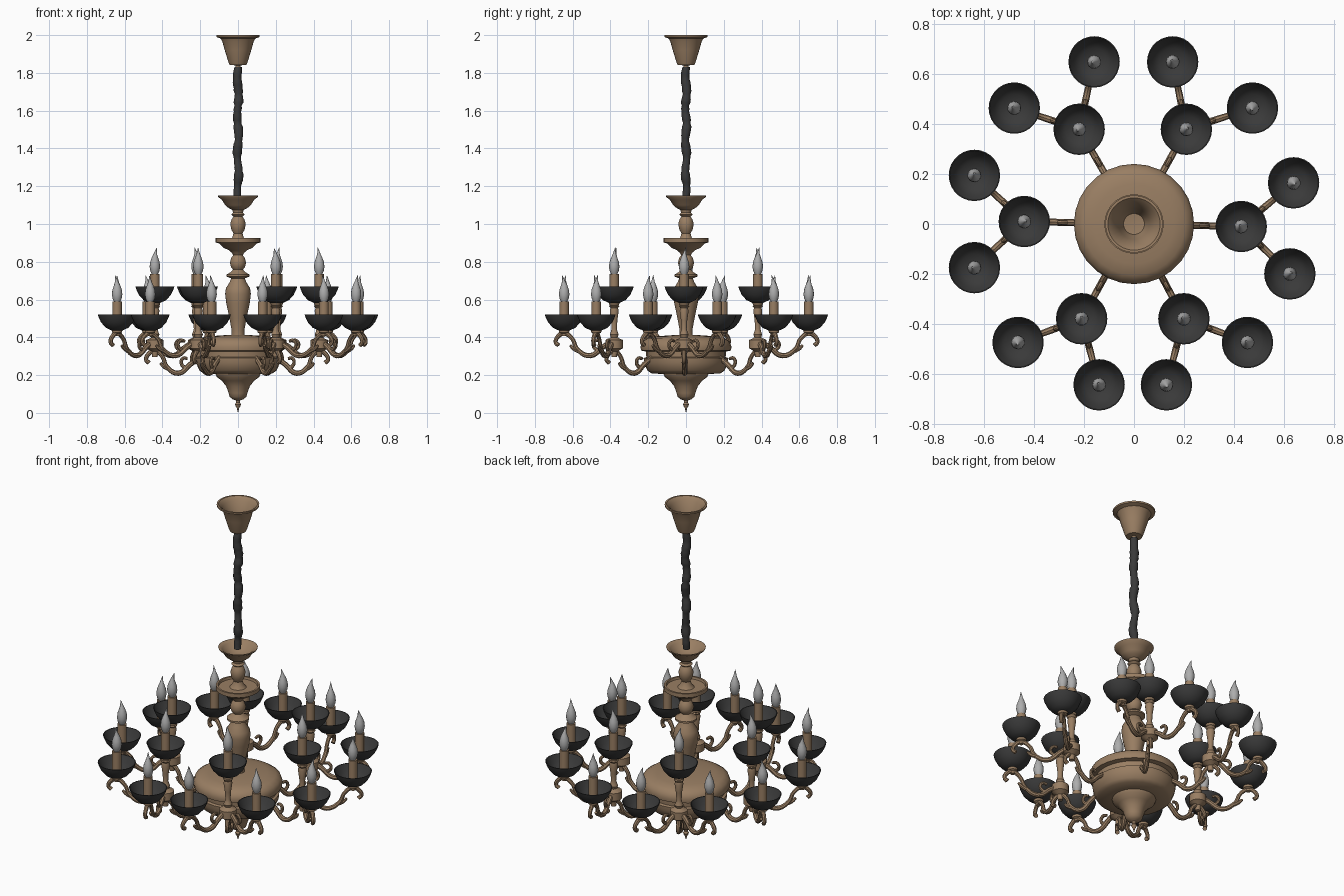
import bpy, bmesh, math, random
from mathutils import Vector, Matrix

random.seed(4)


def material(name, rgb):
    m = bpy.data.materials.new(name)
    m.diffuse_color = (*rgb, 1)
    return m


BRONZE = material("antique_bronze", (0.32, 0.21, 0.125))
DARK = material("dark_iron", (0.042, 0.042, 0.042))
GLASS = material("bulb_grey", (0.42, 0.42, 0.42))


def add(name, mesh, loc=(0, 0, 0), rot=0.0):
    ob = bpy.data.objects.new(name, mesh)
    ob.location = loc
    ob.rotation_euler.z = rot
    bpy.context.collection.objects.link(ob)
    return ob


def lathe(name, profile, mat, segs=28, offset=None):
    """Revolve (radius, z) points; offset(z) shifts each ring sideways."""
    bm = bmesh.new()
    rings = []
    for r, z in profile:
        dx, dy = offset(z) if offset else (0, 0)
        if r < 1e-5:
            rings.append([bm.verts.new((dx, dy, z))])
        else:
            rings.append([bm.verts.new((dx + r * math.cos(a), dy + r * math.sin(a), z))
                          for a in (2 * math.pi * i / segs for i in range(segs))])
    for a, b in zip(rings, rings[1:]):
        for i in range(segs):
            j = (i + 1) % segs
            if len(a) == 1 and len(b) == 1:
                continue
            if len(a) == 1:
                bm.faces.new((a[0], b[j], b[i]))
            elif len(b) == 1:
                bm.faces.new((a[i], a[j], b[0]))
            else:
                bm.faces.new((a[i], a[j], b[j], b[i]))
    bmesh.ops.recalc_face_normals(bm, faces=bm.faces)
    me = bpy.data.meshes.new(name)
    bm.to_mesh(me)
    bm.free()
    me.materials.append(mat)
    return me


def tube(name, paths, mat):
    """Smooth round bars through (x, z, radius) points in the XZ plane."""
    cu = bpy.data.curves.new(name, 'CURVE')
    cu.dimensions = '3D'
    cu.bevel_depth = 1.0
    cu.bevel_resolution = 2
    cu.resolution_u = 5
    cu.use_fill_caps = True
    for pts in paths:
        sp = cu.splines.new('BEZIER')
        sp.bezier_points.add(len(pts) - 1)
        for bp, (x, z, r) in zip(sp.bezier_points, pts):
            bp.co = (x, 0, z)
            bp.radius = r
            bp.handle_left_type = bp.handle_right_type = 'AUTO'
    ob = bpy.data.objects.new(name, cu)
    bpy.context.collection.objects.link(ob)
    dg = bpy.context.evaluated_depsgraph_get()
    me = bpy.data.meshes.new_from_object(ob.evaluated_get(dg))
    bpy.data.objects.remove(ob)
    me.materials.clear()
    me.materials.append(mat)
    return me


# ceiling canopy, an open cup
add("ceiling_canopy", lathe("ceiling_canopy", [
    (0, 1.82), (0.012, 1.82), (0.014, 1.84), (0.044, 1.842), (0.05, 1.855), (0.07, 1.92),
    (0.083, 1.965), (0.092, 1.982), (0.114, 1.99), (0.115, 2.0), (0.105, 2.0),
    (0.084, 1.98), (0.062, 1.92), (0.042, 1.86), (0, 1.855)], BRONZE))

# gathered cloth sleeve over the chain
sleeve = [(0, 1.14)]
for i in range(45):
    sleeve.append((0.022 + random.uniform(-0.004, 0.004), 1.14 + 0.69 * i / 44))
sleeve.append((0, 1.83))
add("chain_sleeve", lathe("chain_sleeve", sleeve, DARK, 12,
    lambda z: (0.004 * math.sin(z * 31), 0.004 * math.cos(z * 37))))

# central column: upper cup, knob, dish, baluster vase
add("column", lathe("column", [
    (0, 1.10), (0.03, 1.10), (0.06, 1.115), (0.085, 1.14), (0.1, 1.15), (0.107, 1.15),
    (0.104, 1.142), (0.085, 1.128), (0.068, 1.10), (0.05, 1.085), (0.03, 1.075), (0.026, 1.06),
    (0.036, 1.05), (0.024, 1.04), (0.034, 1.025), (0.041, 1.0), (0.035, 0.97), (0.024, 0.95),
    (0.03, 0.93), (0.045, 0.912), (0.105, 0.912), (0.108, 0.925), (0.119, 0.925),
    (0.119, 0.902), (0.1, 0.897), (0.078, 0.875), (0.05, 0.862), (0.035, 0.85), (0.025, 0.835),
    (0.036, 0.82), (0.043, 0.795), (0.036, 0.77), (0.026, 0.758), (0.04, 0.745), (0.06, 0.732),
    (0.06, 0.722), (0.036, 0.712), (0.045, 0.69), (0.064, 0.66), (0.068, 0.63), (0.062, 0.58),
    (0.045, 0.5), (0.034, 0.44), (0.036, 0.405), (0, 0.40)], BRONZE))

# central bowl with stepped bands and pointed finial
add("bowl", lathe("bowl", [
    (0, 0.412), (0.08, 0.411), (0.16, 0.405), (0.205, 0.396), (0.232, 0.378), (0.241, 0.35),
    (0.238, 0.33), (0.212, 0.325), (0.21, 0.295), (0.224, 0.29), (0.222, 0.265),
    (0.205, 0.225), (0.185, 0.21), (0.118, 0.205), (0.112, 0.19), (0.085, 0.17), (0.062, 0.14),
    (0.05, 0.105), (0.044, 0.085), (0.028, 0.072), (0.012, 0.066), (0.01, 0.055),
    (0.016, 0.045), (0.012, 0.035), (0.006, 0.025), (0, 0.0)], BRONZE))

# shared parts, with z = 0 at the cup bottom
cup = lathe("cup", [
    (0, 0.0), (0.03, 0.0), (0.06, 0.014), (0.085, 0.042), (0.098, 0.07), (0.103, 0.085),
    (0.099, 0.085), (0.08, 0.047), (0.055, 0.022), (0, 0.01)], DARK)
candle = lathe("candle", [(0, 0.01), (0.025, 0.01), (0.025, 0.152), (0, 0.152)], BRONZE, 16)
bulb = lathe("bulb", [
    (0, 0.15), (0.016, 0.15), (0.024, 0.168), (0.028, 0.19), (0.025, 0.215), (0.017, 0.238),
    (0.009, 0.258), (0.005, 0.275), (0, 0.293)], GLASS, 14,
    lambda z: (0.9 * max(0, z - 0.24) ** 1.5, 0.4 * max(0, z - 0.24) ** 1.5))
socket = lathe("socket", [
    (0, -0.03), (0.012, -0.03), (0.014, -0.018), (0.026, -0.012), (0.028, 0.002), (0, 0.002)],
    BRONZE, 16)
hub = lathe("hub", [
    (0, 0.295), (0.014, 0.295), (0.018, 0.325), (0.034, 0.335), (0.046, 0.342), (0.046, 0.386),
    (0.03, 0.393), (0.018, 0.40), (0.024, 0.415), (0.018, 0.43), (0.014, 0.445), (0.017, 0.49),
    (0.024, 0.54), (0.02, 0.555), (0.028, 0.565), (0.014, 0.575), (0.026, 0.588), (0, 0.588)],
    BRONZE, 18)


def light(label, x, y, z):
    """Cup with its candle and flame bulb."""
    for part, me in (("cup", cup), ("candle", candle), ("bulb", bulb), ("socket", socket)):
        add(f"{label}_{part}", me, (x, y, z), random.uniform(0, 6.28) if part == "bulb" else 0)


def arm(label, length, z0, loc, rot):
    """S-shaped scroll arm: dips, rises to a crest at length, then curls down."""
    L = length
    main = [(0.0, z0 + 0.05, 0.012), (L * 0.22, z0 + 0.012, 0.014),
            (L * 0.48, z0 - 0.035, 0.014), (L * 0.74, z0, 0.012), (L * 0.84, z0 + 0.055, 0.011),
            (L, z0 + 0.083, 0.013), (L + 0.034, z0 + 0.066, 0.012),
            (L + 0.046, z0 + 0.035, 0.011), (L + 0.03, z0 + 0.02, 0.012)]
    leaf = [(L * 0.72, z0 - 0.01, 0.012), (L * 0.82, z0 + 0.004, 0.010),
            (L * 0.88, z0 + 0.02, 0.007)]
    curl = [(L * 0.3, z0 - 0.015, 0.011), (L * 0.42, z0 + 0.02, 0.009),
            (L * 0.37, z0 + 0.045, 0.009), (L * 0.28, z0 + 0.042, 0.008)]
    add(label, tube(label, [main, leaf, curl], BRONZE), loc, rot)


# six branches, each with an upper light and two lower lights (x, y from the plan)
branches = [
    ((0.43, -0.01), (0.64, 0.165), (0.625, -0.20)),
    ((0.21, 0.38), (0.475, 0.465), (0.155, 0.65)),
    ((-0.22, 0.38), (-0.16, 0.65), (-0.48, 0.465)),
    ((-0.44, 0.01), (-0.64, 0.195), (-0.64, -0.175)),
    ((-0.21, -0.38), (-0.465, -0.475), (-0.14, -0.645)),
    ((0.20, -0.38), (0.13, -0.645), (0.455, -0.475)),
]
for n, (c, *outer) in enumerate(branches, 1):
    h = Vector(c)
    ang = math.atan2(h.y, h.x)
    root = h.normalized() * 0.2
    arm(f"main_arm_{n}", h.length - 0.2, 0.245, (root.x, root.y, 0), ang)
    add(f"hub_{n}", hub, (h.x, h.y, 0))
    light(f"upper_light_{n}", h.x, h.y, 0.583)
    for k, o in enumerate(outer, 1):
        d = Vector(o) - h
        arm(f"side_arm_{n}_{k}", d.length, 0.338, (h.x, h.y, 0), math.atan2(d.y, d.x))
        light(f"lower_light_{n}_{k}", o[0], o[1], 0.437)

# smooth shading with crisp edges on each mesh once
seen = set()
bpy.ops.object.select_all(action='DESELECT')
for ob in bpy.context.scene.objects:
    if ob.data.name not in seen:
        seen.add(ob.data.name)
        ob.select_set(True)
        bpy.context.view_layer.objects.active = ob
bpy.ops.object.shade_smooth_by_angle(angle=math.radians(40))
